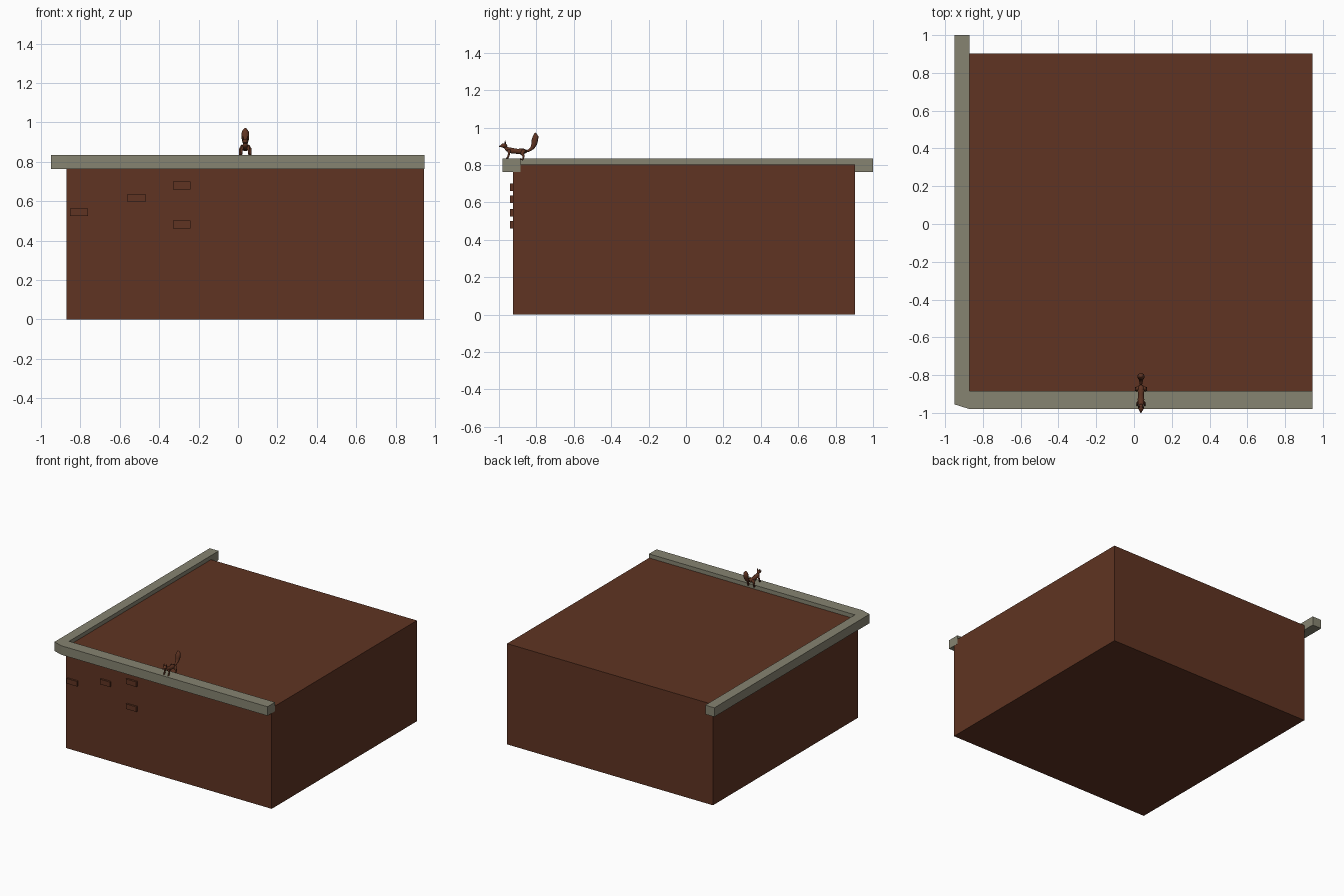
import bpy, bmesh, math
from mathutils import Vector

cube = bpy.data.objects.get("Cube")
if cube:
    bpy.data.objects.remove(cube, do_unlink=True)


def material(name, rgb):
    m = bpy.data.materials.new(name)
    m.use_nodes = True
    m.diffuse_color = (*rgb, 1)
    m.node_tree.nodes["Principled BSDF"].inputs["Base Color"].default_value = (*rgb, 1)
    return m


brown = material("brick brown", (0.115, 0.034, 0.016))
stone = material("grey stone", (0.24, 0.23, 0.165))


def finish(name, bm, mat, smooth=False):
    bmesh.ops.recalc_face_normals(bm, faces=bm.faces)
    mesh = bpy.data.meshes.new(name)
    bm.to_mesh(mesh)
    bm.free()
    mesh.materials.append(mat)
    for p in mesh.polygons:
        p.use_smooth = smooth
    ob = bpy.data.objects.new(name, mesh)
    bpy.context.collection.objects.link(ob)
    return ob


def prism(name, outline, z0, z1, mat):
    """Extrude a plan outline upwards."""
    bm = bmesh.new()
    face = bm.faces.new([bm.verts.new((x, y, z0)) for x, y in outline])
    top = bmesh.ops.extrude_face_region(bm, geom=[face])["geom"]
    verts = [g for g in top if isinstance(g, bmesh.types.BMVert)]
    bmesh.ops.translate(bm, verts=verts, vec=(0, 0, z1 - z0))
    return finish(name, bm, mat)


def box(name, x0, x1, y0, y1, z0, z1, mat):
    return prism(name, [(x0, y0), (x1, y0), (x1, y1), (x0, y1)], z0, z1, mat)


def limb(name, x, path, widen=1.0, sides=10):
    """Loft rounded rings along (dx, y, z, radius) points."""
    bm = bmesh.new()
    pts = [Vector((x + p[0], p[1], p[2])) for p in path]
    rings = []
    for i, p in enumerate(pts):
        d = (pts[min(i + 1, len(pts) - 1)] - pts[max(i - 1, 0)]).normalized()
        side = Vector((1, 0, 0))
        side = (side - d * side.dot(d)).normalized()
        up = d.cross(side)
        r = path[i][3]
        rings.append([bm.verts.new(p + side * r * widen * math.cos(a) + up * r * math.sin(a))
                      for a in (k * math.tau / sides for k in range(sides))])
    for a, b in zip(rings, rings[1:]):
        for k in range(sides):
            n = (k + 1) % sides
            bm.faces.new((a[k], a[n], b[n], b[k]))
    bm.faces.new(rings[0])
    bm.faces.new(rings[-1])
    return finish(name, bm, brown, True)


# Brick building block
box("building", -0.87, 0.945, -0.925, 0.903, 0, 0.803, brown)

# L-shaped stone coping with a clipped corner
prism("roof_coping", [(-0.95, 1.0), (-0.95, -0.955), (-0.87, -0.98), (0.946, -0.98),
                      (0.946, -0.885), (-0.87, -0.885), (-0.87, 1.0)], 0.763, 0.835, stone)

# Raised bricks on the front wall
for i, (x, z) in enumerate([(-0.285, 0.68), (-0.515, 0.617), (-0.807, 0.544), (-0.285, 0.481)]):
    box(f"raised_brick_{i + 1}", x - 0.045, x + 0.045, -0.94, -0.92, z - 0.02, z + 0.02, brown)

# Small bushy-tailed animal standing on the coping
cx = 0.037
limb("animal_body", cx, [(0, -0.968, 0.895, 0.007), (0, -0.955, 0.884, 0.013),
                         (0, -0.93, 0.876, 0.016), (0, -0.90, 0.873, 0.014),
                         (0, -0.872, 0.872, 0.018), (0, -0.852, 0.874, 0.008)], 1.1)
limb("animal_head", cx, [(0, -1.0, 0.898, 0.002), (0, -0.99, 0.901, 0.006),
                         (0, -0.978, 0.904, 0.013), (0, -0.966, 0.904, 0.013),
                         (0, -0.956, 0.898, 0.005)], 1.2)
limb("animal_tail", cx, [(0, -0.858, 0.873, 0.005), (0, -0.84, 0.877, 0.007),
                         (0, -0.821, 0.892, 0.011), (0, -0.812, 0.912, 0.016),
                         (0, -0.808, 0.934, 0.018), (0, -0.804, 0.953, 0.016),
                         (0, -0.806, 0.967, 0.008), (0, -0.808, 0.972, 0.002)], 1.1)

# Mirrored legs and ears
for s, label in ((1, "left"), (-1, "right")):
    limb(f"{label}_front_leg", cx, [(s * 0.012, -0.945, 0.88, 0.009), (s * 0.019, -0.947, 0.858, 0.006),
                                    (s * 0.02, -0.953, 0.838, 0.005), (s * 0.02, -0.963, 0.835, 0.003)])
    limb(f"{label}_rear_leg", cx, [(s * 0.012, -0.866, 0.88, 0.011), (s * 0.023, -0.876, 0.862, 0.010),
                                   (s * 0.026, -0.868, 0.845, 0.006), (s * 0.026, -0.874, 0.827, 0.005),
                                   (s * 0.027, -0.888, 0.834, 0.004)])
    limb(f"{label}_ear", cx, [(s * 0.008, -0.968, 0.91, 0.005), (s * 0.011, -0.967, 0.92, 0.004),
                              (s * 0.013, -0.966, 0.932, 0.001)], sides=6)
